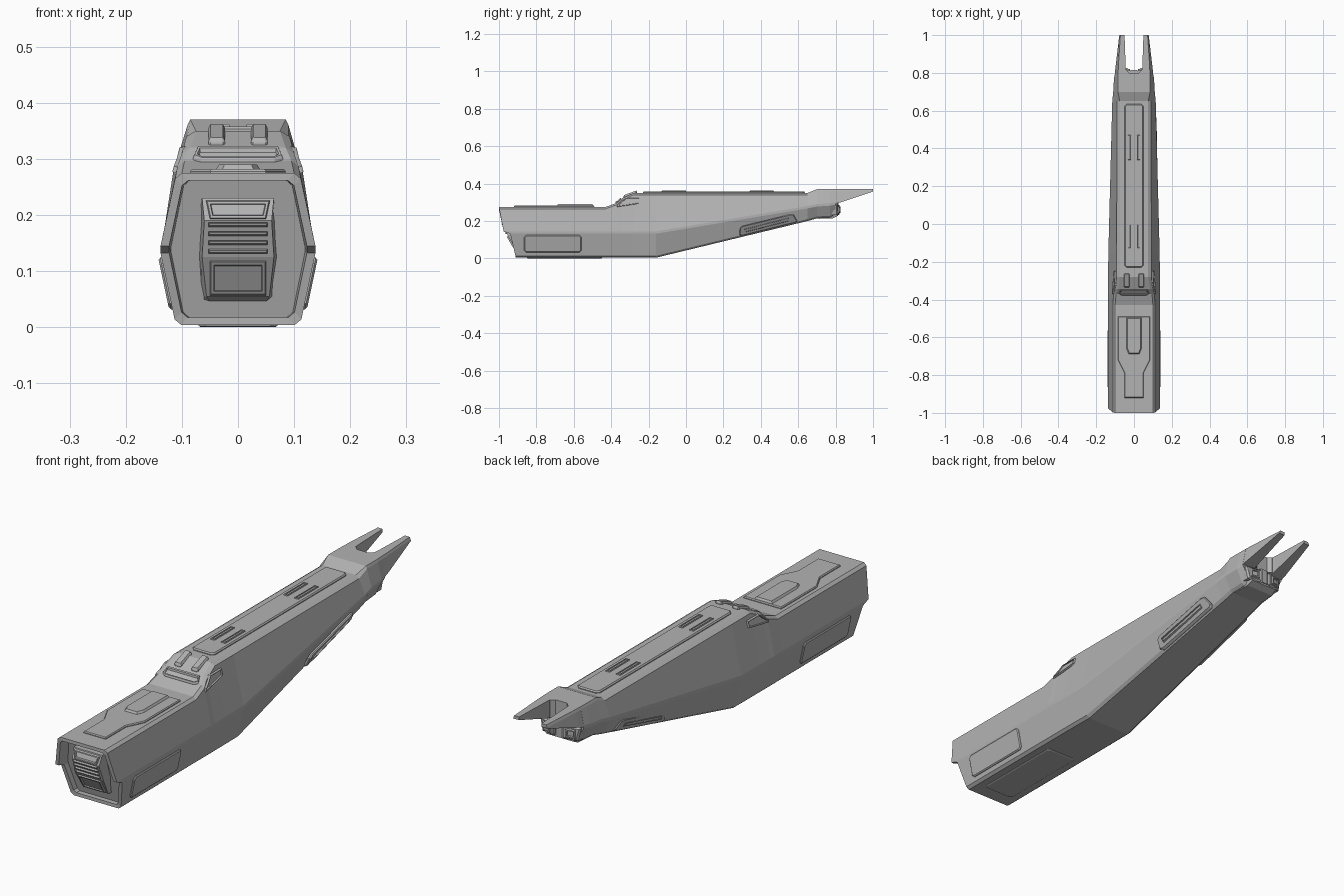
import bpy, bmesh
from mathutils import Vector
from mathutils.bvhtree import BVHTree

cube = bpy.data.objects.get("Cube")
if cube:
    bpy.data.objects.remove(cube)

grey = bpy.data.materials.new("hull grey")
grey.use_nodes = True
GREY = (0.45, 0.45, 0.45, 1)
grey.diffuse_color = GREY
grey.node_tree.nodes["Principled BSDF"].inputs["Base Color"].default_value = GREY


def loft(name, rings):
    """Skin a list of equal-length point rings and cap both ends."""
    bm = bmesh.new()
    loops = [[bm.verts.new(p) for p in ring] for ring in rings]
    n = len(loops[0])
    for a, b in zip(loops, loops[1:]):
        for i in range(n):
            j = (i + 1) % n
            bm.faces.new((a[i], a[j], b[j], b[i]))
    bm.faces.new(loops[0])
    bm.faces.new(loops[-1])
    bmesh.ops.recalc_face_normals(bm, faces=bm.faces)
    mesh = bpy.data.meshes.new(name)
    bm.to_mesh(mesh)
    bm.free()
    mesh.materials.append(grey)
    obj = bpy.data.objects.new(name, mesh)
    bpy.context.collection.objects.link(obj)
    return obj


def surface(obj):
    return BVHTree.FromPolygons([v.co for v in obj.data.vertices],
                                [p.vertices for p in obj.data.polygons])


def inset_outline(outline, d):
    """Offset a 2D outline inwards by an even distance."""
    pts = [Vector(p) for p in outline]
    area = sum(a.x * b.y - b.x * a.y for a, b in zip(pts, pts[1:] + pts[:1]))
    turn = 1 if area > 0 else -1
    result = []
    for i, p in enumerate(pts):
        e = (p - pts[i - 1]).normalized()
        f = (pts[(i + 1) % len(pts)] - p).normalized()
        m, n = Vector((-e.y, e.x)) * turn, Vector((-f.y, f.x)) * turn
        result.append(p + (m + n) * d / (1 + m.dot(n)))
    return result


def plate(name, tree, outline, axis, side, thick=0.006, bevel=0.004, rim=0):
    """Lay a bevelled plate on a surface; a rim makes it a frame round a sunk panel."""
    def ring(inset, lift):
        pts = []
        for p in inset_outline(outline, inset):
            co = list(p)
            co.insert(axis, side * 2)
            ray = Vector((0, 0, 0))
            ray[axis] = -side
            hit = tree.ray_cast(Vector(co), ray)[0]
            if hit is None:
                raise ValueError(name + " misses its surface")
            hit[axis] += side * lift
            pts.append(hit)
        return pts

    rings = [ring(0, -0.004), ring(0, thick * 0.4), ring(bevel, thick)]
    if rim:
        rings += [ring(bevel + rim, thick), ring(bevel + rim * 1.3, 0.001)]
    return loft(name, rings)


def box(u0, u1, v0, v1, c=0.0):
    """Rectangle outline with clipped corners."""
    if not c:
        return [(u0, v0), (u1, v0), (u1, v1), (u0, v1)]
    return [(u0 + c, v0), (u1 - c, v0), (u1, v0 + c), (u1, v1 - c),
            (u1 - c, v1), (u0 + c, v1), (u0, v1 - c), (u0, v0 + c)]


def mirrored(half):
    return half + [(-p[0], *p[1:]) for p in reversed(half)]


# Hull sections: y, top z, top x, shoulder x, widest x, widest z, low x, bottom z
SECTIONS = [
    (-1.0, .275, .10, .112, .138, .14, .113, .004),
    (-.43, .275, .10, .112, .138, .14, .113, .004),
    (-.37, .297, .095, .108, .138, .14, .113, .004),
    (-.345, .32, .085, .10, .138, .14, .113, .004),
    (-.28, .35, .075, .092, .137, .14, .113, .004),
    (-.16, .35, .075, .092, .136, .14, .112, .004),
    (.65, .35, .075, .09, .115, .275, .085, .20),
    (.70, .37, .085, .09, .11, .285, .083, .214),
    (.77, .37, .085, .089, .106, .29, .08, .218),
    (.80, .37, .084, .088, .10, .295, .075, .235),
]


def section(y, zt, xt, xs, xm, zm, xl, zb):
    return [(xt, y, zt), (xs, y, zt - .01), (xm, y, zm + .005),
            (xm, y, zm - .008), (xl, y, zb + .01), (xl - .012, y, zb)]


# Stepped nose: overhanging upper lip, raked lower lip, recessed front wall
halves = [section(*s) for s in SECTIONS]
lip_y = [-1.0, -.998, -.975, -.94, -.912, -.91]
nose = [(x, y, z) for (x, _, z), y in zip(halves[0], lip_y)]
inner = [(x * .89, y, .14 + (z - .14) * .9) for x, y, z in nose]
wall = [(x * .97, -.885 - .25 * z, z) for x, _, z in inner]
hull = loft("hull", [mirrored(h) for h in [wall, inner, nose] + halves[1:]])
skin = surface(hull)

# Front intake housing, bulging forward
housing_sections = [(.045, .05, .066, -.893), (.055, .056, .066, -.915), (.125, .064, .073, -.955),
                    (.19, .06, .07, -.978), (.23, .064, .066, -.963)]
housing = loft("intake_housing", [
    [(-wb, -.88, z), (-wf, y, z), (wf, y, z), (wb, -.88, z)] for z, wf, wb, y in housing_sections])
face = surface(housing)
plate("upper_intake", face, [(-.05, .193), (.05, .193), (.057, .226), (-.057, .226)], 1, -1, .008, .002, .004)
plate("lower_intake", face, box(-.05, .05, .057, .118), 1, -1, .008, .002, .005)
for i in range(4):
    z = .131 + i * .016
    plate("intake_slat", face, box(-.053, .053, z, z + .008), 1, -1, .01, .002)

# Front deck panels
deck = mirrored([(.05, -.92), (.05, -.79), (.085, -.72), (.085, -.49)])
plate("front_deck_panel", skin, deck, 2, 1, .007, .003)
hatch = mirrored([(.028, -.69), (.04, -.66), (.04, -.495)])
plate("front_deck_hatch", skin, hatch, 2, 1, .015, .006)

# Long dorsal plate with vent slots
spine = plate("dorsal_plate", skin, box(-.05, .05, -.23, .635, .012), 2, 1, .008, .004)
spine_skin = surface(spine)
for y in (-.13, .34):
    for x in (-.024, .024):
        plate("dorsal_slot", spine_skin, box(x - .009, x + .009, y, y + .13), 2, 1, .004, .001, .003)

# Bridge: front window, raised pads and side windows
window = mirrored([(.065, -.378), (.08, -.368), (.072, -.348)])
plate("front_window", skin, window, 2, 1, .008, .002, .004)
for s in (-1, 1):
    x = s * .038
    plate("bridge_pad", skin, box(x - .015, x + .015, -.335, -.262, .004), 2, 1, .012, .004)
    plate("side_window", skin, [(-.37, .275), (-.27, .29), (-.25, .296), (-.25, .322),
                                (-.325, .322), (-.345, .303), (-.368, .287)], 0, s, .007, .002, .002)

    # Side armour plates
    plate("front_side_plate", skin, box(-.865, -.56, .032, .124, .01), 0, s, .006, .004)
    plate("rear_side_plate", skin, [(.285, .125), (.30, .12), (.585, .19), (.595, .20),
                                    (.575, .235), (.555, .235), (.30, .173), (.288, .16)],
          0, s, .008, .004)
    plate("rear_side_slot", skin, [(.315, .139), (.55, .199), (.548, .217), (.313, .157)],
          0, s, .013, .002, .002)

# Belly panel
plate("belly_panel", skin, box(-.07, .07, -.85, -.45, .012), 2, -1, .004, .004)

# Tail prongs with chamfered slot root
for s in (-1, 1):
    prong = [(.79, .04, .084, .102, .29), (.83, .044, .083, .098, .301), (1.0, .05, .072, .078, .357)]
    loft("tail_prong", [[(s * xi, y, .37), (s * xt, y, .37), (s * (xt + .004), y, .36),
                         (s * xo, y, zb), (s * xi, y, zb)] for y, xi, xt, xo, zb in prong])
    loft("slot_corner", [[(s * .045, .795, z), (s * .045, .815, z), (s * .04, .815, z),
                          (s * .026, .80, z), (s * .026, .795, z)] for z in (.30, .37)])

    # Tail thruster blocks, angled outwards
    block = loft("thruster_block", [
        [(s * .022, y, .232 + d), (s * (.08 - d), y - .01, .232 + d),
         (s * (.092 - d), y - .012, .288 - d), (s * .022, y, .288 - d)]
        for y, d in ((.79, 0), (.815, 0), (.822, .006))])
    plate("thruster_frame", surface(block), box(s * .053 - .02, s * .053 + .02, .242, .278),
          1, 1, .007, .002, .005)

# Centre tail nozzle and keel block
loft("tail_nozzle", [[(-w, y, .235), (w, y, .235), (w, y, .295), (-w, y, .295)]
                     for w, y in ((.02, .79), (.02, .81), (.013, .816))])
loft("tail_keel", [[(-w, y, z), (w, y, z), (w + .006, y, .24), (-w - .006, y, .24)]
                   for w, y, z in ((.068, .71, .212), (.064, .785, .214), (.06, .812, .228))])
